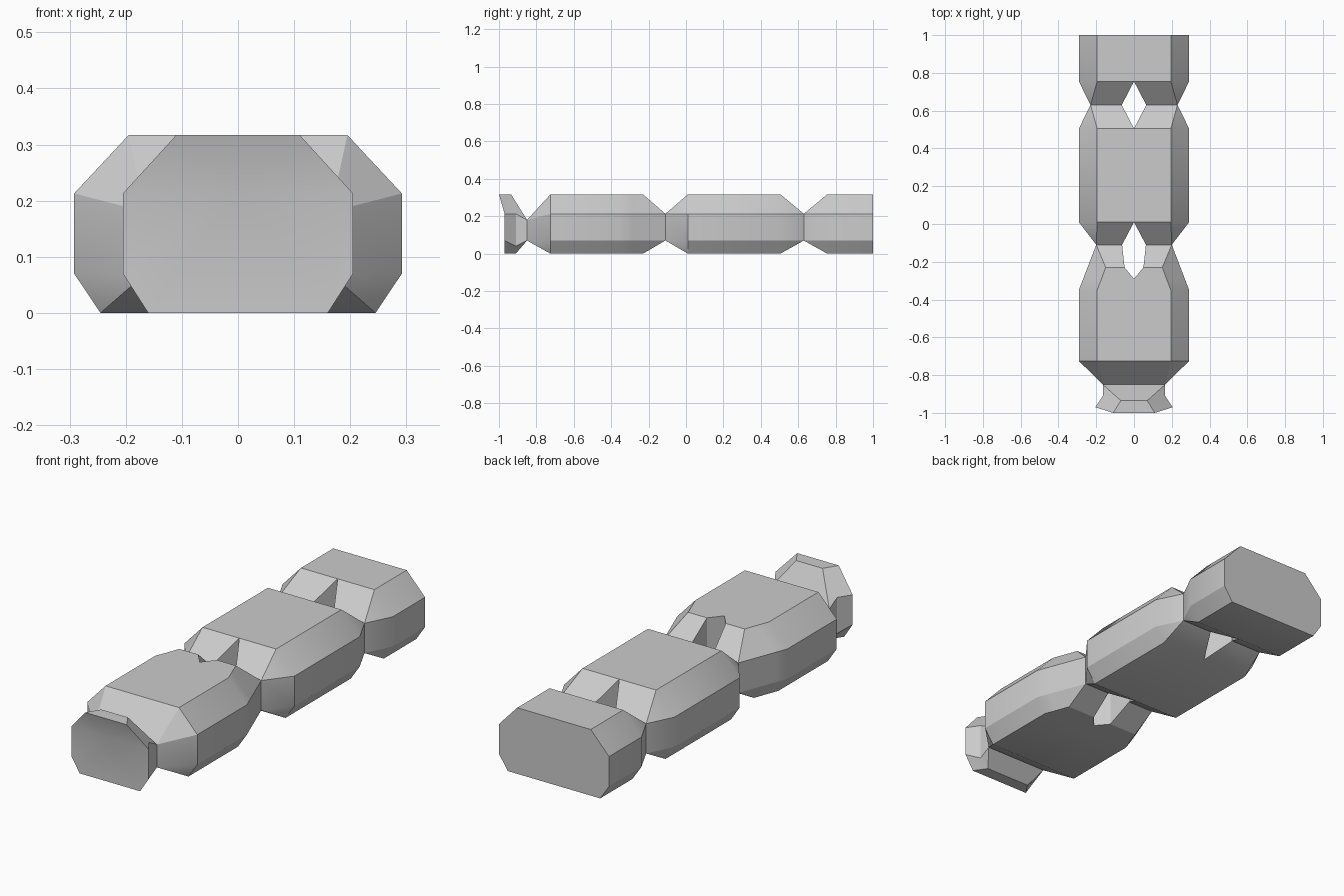
import bpy
import bmesh
import math

cube = bpy.data.objects.get("Cube")
if cube:
    bpy.data.objects.remove(cube)

TOP, HIGH, LOW = 0.317, 0.213, 0.07


def section(y, bottom=0.245, side=0.292, top=0.195, low=LOW, high=HIGH,
            floor=0.0, roof=TOP, gap=0.0, y_top=None):
    """Half outline, from the inner bottom point round to the inner top point."""
    yt = y if y_top is None else y_top
    return [(gap, y, floor), (bottom, y, floor), (side, y, low),
            (side, y, high), (top, yt, roof), (gap, yt, roof)]


def neck(y, width, gap=0.0, high=HIGH):
    """Rectangular pinch between two segments, split in two when it has a gap."""
    return section(y, width, width, width, LOW, high, LOW, high, gap)


sections = [
    # rear segment
    section(1.0),
    section(0.755),
    neck(0.63, 0.23, gap=0.065),
    # middle segment
    section(0.505),
    section(0.01),
    neck(-0.11, 0.2, gap=0.063),
    # front segment with tapered shoulders
    section(-0.23, 0.2, 0.246, 0.15, gap=0.05),
    section(-0.29, 0.222, 0.269, 0.172),
    section(-0.35),
    section(-0.725),
    neck(-0.85, 0.165, high=0.18),
    # head
    section(-0.91, 0.12, 0.165, 0.07, low=0.04, y_top=-0.935),
    section(-0.97, 0.16, 0.205, 0.11, y_top=-1.0),
]

bm = bmesh.new()
for sign in (1, -1):
    rings = [[bm.verts.new((sign * x, y, z)) for x, y, z in s] for s in sections]
    for i, (a, b) in enumerate(zip(rings, rings[1:])):
        for j in range(5):
            bm.faces.new((a[j], a[j + 1], b[j + 1], b[j]))
        # inner walls of the holes
        if abs(a[0].co.x) + abs(b[0].co.x) > 0.01:
            bm.faces.new((a[5], a[0], b[0], b[5]))
    # flat rear end and slightly bent face
    bm.faces.new(rings[0])
    face = rings[-1]
    middle = bm.verts.new((0, face[3].co.y, HIGH))
    bm.faces.new((*face[:4], middle))
    bm.faces.new((middle, *face[3:]))

bmesh.ops.remove_doubles(bm, verts=bm.verts[:], dist=0.0005)
bmesh.ops.recalc_face_normals(bm, faces=bm.faces[:])

mesh = bpy.data.meshes.new("segmented_body")
bm.to_mesh(mesh)
bm.free()
body = bpy.data.objects.new("segmented_body", mesh)
bpy.context.collection.objects.link(body)

# single grey material
grey = bpy.data.materials.new("plain_grey")
grey.use_nodes = True
colour = (0.6, 0.6, 0.6, 1.0)
grey.diffuse_color = colour
grey.node_tree.nodes["Principled BSDF"].inputs["Base Color"].default_value = colour
mesh.materials.append(grey)

bpy.ops.object.select_all(action="DESELECT")
body.select_set(True)
bpy.context.view_layer.objects.active = body
bpy.ops.object.shade_smooth_by_angle(angle=math.radians(30))
